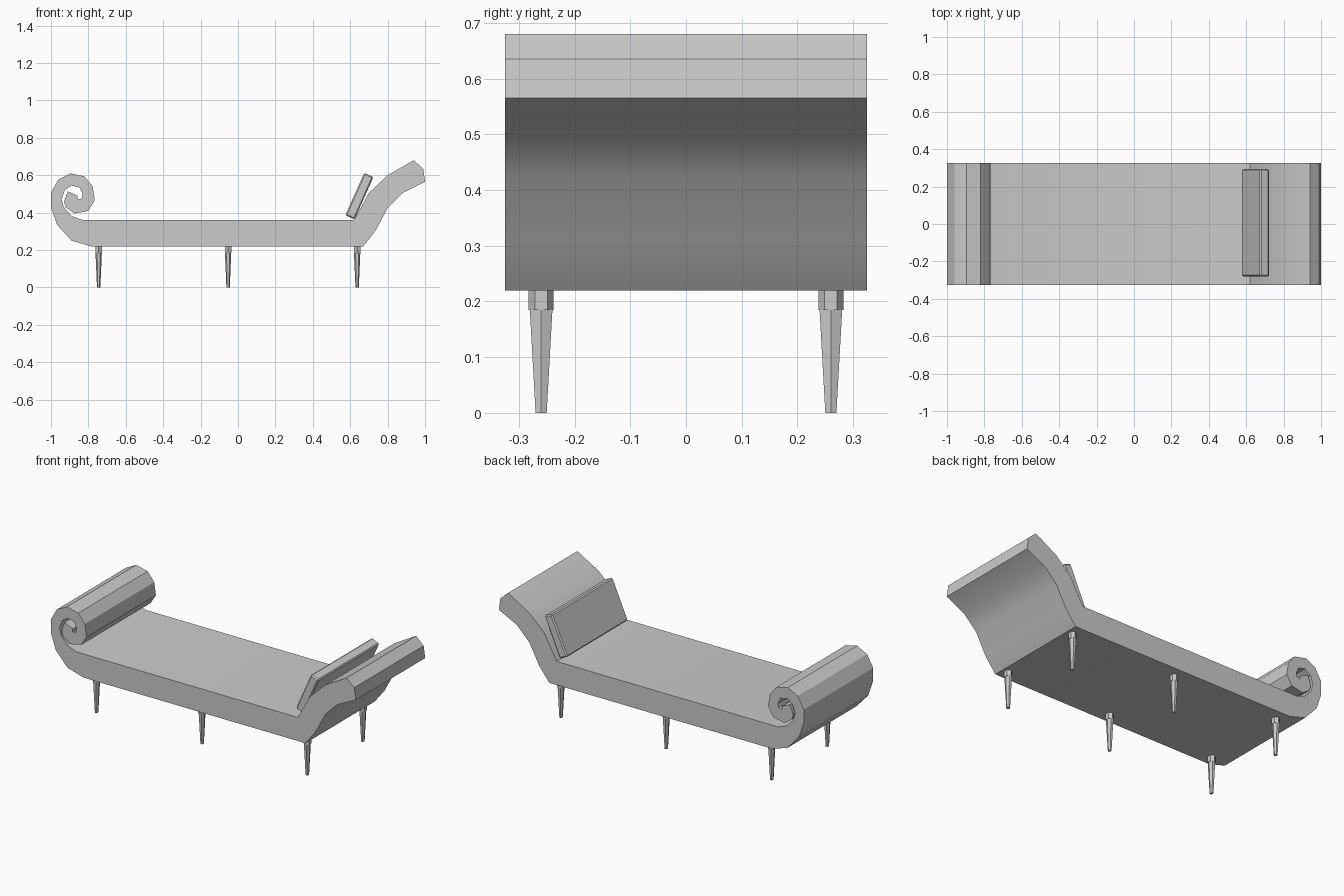
import bpy, bmesh
from math import radians, sin, cos, pi
from mathutils import Matrix

cube = bpy.data.objects.get("Cube")
if cube:
    bpy.data.objects.remove(cube, do_unlink=True)

grey = bpy.data.materials.new("plain grey")
grey.use_nodes = True
colour = (0.6, 0.6, 0.6, 1)
grey.diffuse_color = colour
grey.node_tree.nodes["Principled BSDF"].inputs["Base Color"].default_value = colour


def finish(bm, name):
    bmesh.ops.recalc_face_normals(bm, faces=bm.faces)
    mesh = bpy.data.meshes.new(name)
    bm.to_mesh(mesh)
    bm.free()
    mesh.materials.append(grey)
    obj = bpy.data.objects.new(name, mesh)
    bpy.context.collection.objects.link(obj)
    return obj


def shade(obj, angle):
    bpy.ops.object.select_all(action='DESELECT')
    obj.select_set(True)
    bpy.context.view_layer.objects.active = obj
    bpy.ops.object.shade_smooth_by_angle(angle=radians(angle))


# Couch body: one side outline pushed across the full depth
headrest = [(0.67, 0.22), (0.735, 0.303), (0.80, 0.425), (0.88, 0.505),
            (1.0, 0.565), (0.99, 0.635), (0.94, 0.68), (0.80, 0.60),
            (0.70, 0.505), (0.62, 0.36)]
scroll_inside = [(-0.83, 0.36), (-0.89, 0.382), (-0.932, 0.43), (-0.943, 0.47),
                 (-0.927, 0.518), (-0.89, 0.545), (-0.846, 0.534),
                 (-0.83, 0.497), (-0.836, 0.475), (-0.857, 0.47)]
scroll_outside = [(-0.857, 0.49), (-0.91, 0.513), (-0.93, 0.46), (-0.921, 0.427),
                  (-0.873, 0.395), (-0.80, 0.41), (-0.766, 0.465),
                  (-0.777, 0.54), (-0.82, 0.593), (-0.895, 0.61),
                  (-0.96, 0.577), (-1.0, 0.507), (-1.0, 0.43),
                  (-0.968, 0.335), (-0.89, 0.25), (-0.785, 0.22)]
half_depth = 0.325
bm = bmesh.new()
outline = headrest + scroll_inside + scroll_outside
side = bm.faces.new([bm.verts.new((x, -half_depth, z)) for x, z in outline])
pushed = bmesh.ops.extrude_face_region(bm, geom=[side], use_keep_orig=True)
bmesh.ops.translate(bm, vec=(0, 2 * half_depth, 0),
                    verts=[v for v in pushed["geom"] if isinstance(v, bmesh.types.BMVert)])
shade(finish(bm, "couch_body"), 22)

# Cushion leaning on the headrest
bm = bmesh.new()
bmesh.ops.create_cube(bm, size=1, matrix=Matrix.Diagonal((0.054, 0.575, 0.248, 1)))
bmesh.ops.bevel(bm, geom=bm.edges[:], offset=0.007, segments=1, affect='EDGES')
cushion = finish(bm, "cushion")
cushion.location = (0.649, 0.007, 0.488)
cushion.rotation_euler = (0, radians(24), 0)


# Six-sided tapered solid, built from bottom and top rings
def add_taper(bm, turn, rings):
    loops = []
    for z, rx, ry in rings:
        loops.append([bm.verts.new((rx * cos(turn + i * pi / 3),
                                    ry * sin(turn + i * pi / 3), z)) for i in range(6)])
    low, high = loops
    bm.faces.new(low)
    bm.faces.new(high)
    for i in range(6):
        j = (i + 1) % 6
        bm.faces.new((low[i], low[j], high[j], high[i]))


# Legs: a spike under a small mounting block
for place, x in (("right", -0.745), ("middle", -0.053), ("left", 0.637)):
    for row, y in (("front", -0.26), ("back", 0.26)):
        bm = bmesh.new()
        add_taper(bm, 0, [(0, 0.009, 0.0115), (0.186, 0.017, 0.0235)])
        add_taper(bm, pi / 2, [(0.185, 0.0205, 0.0225), (0.222, 0.0205, 0.0225)])
        finish(bm, f"{row}_{place}_leg").location = (x, y, 0)
